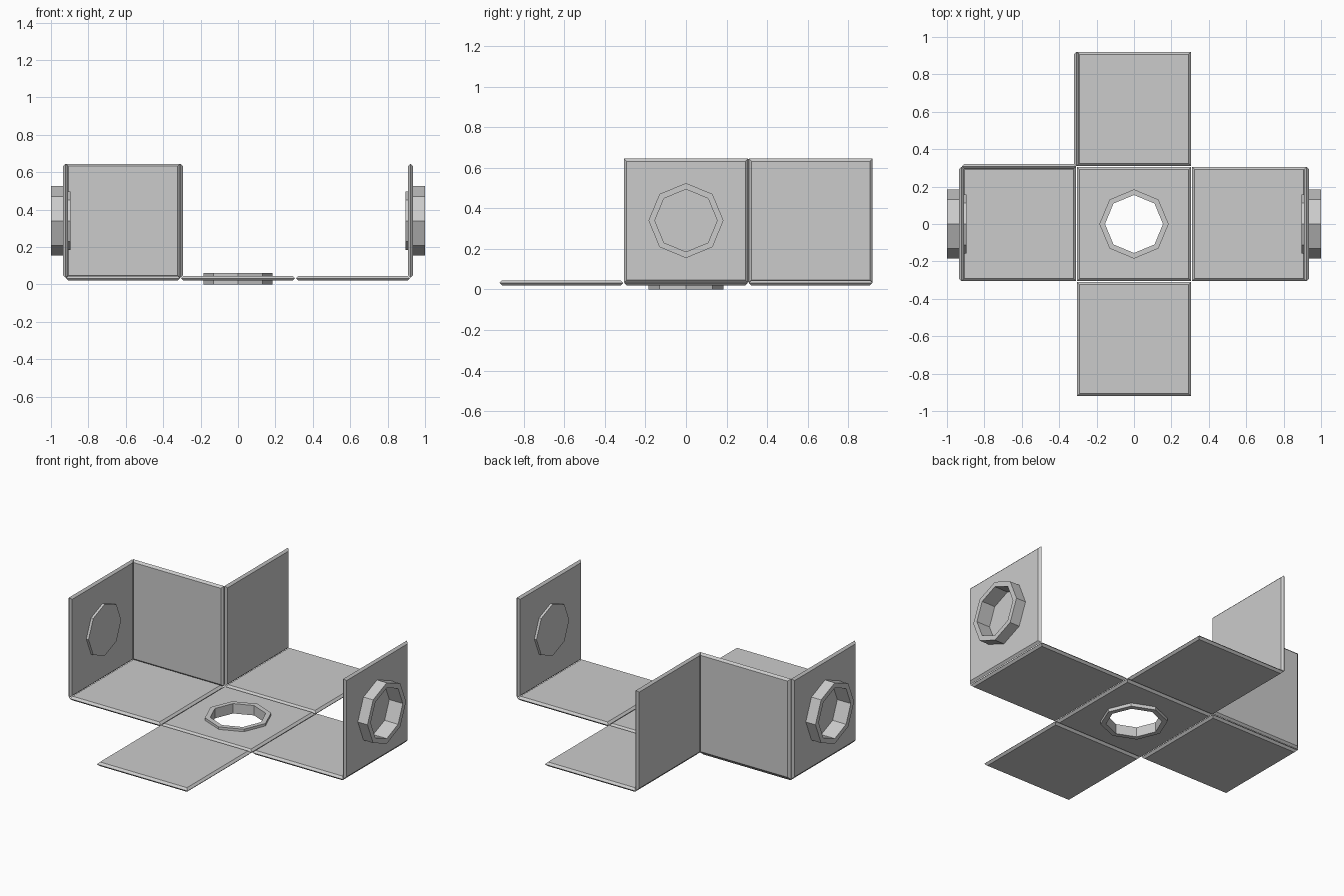
import bpy
import bmesh
from math import pi, cos, sin, sqrt

if "Cube" in bpy.data.objects:
    bpy.data.objects.remove(bpy.data.objects["Cube"])

P = 0.615      # spacing of the panels
Z0 = 0.0325    # mid-height of the floor panels
HALF = 0.305   # half width of a panel
T = 0.0125     # half thickness of a panel


def lathe(name, profile, sides, loc, rot=(0, 0, 0), phase=0.0, loop=False):
    """Revolve (radius, height) points into a flat-sided solid, capped or looped."""
    bm = bmesh.new()
    rings = []
    for r, h in profile:
        rings.append([bm.verts.new((r * cos(phase + 2 * pi * i / sides),
                                    r * sin(phase + 2 * pi * i / sides), h))
                      for i in range(sides)])
    pairs = list(zip(rings, rings[1:]))
    if loop:
        pairs.append((rings[-1], rings[0]))
    else:
        bm.faces.new(rings[0])
        bm.faces.new(rings[-1])
    for a, b in pairs:
        for i in range(sides):
            j = (i + 1) % sides
            bm.faces.new((a[i], a[j], b[j], b[i]))
    bmesh.ops.recalc_face_normals(bm, faces=bm.faces)
    me = bpy.data.meshes.new(name)
    bm.to_mesh(me)
    bm.free()
    ob = bpy.data.objects.new(name, me)
    bpy.context.collection.objects.link(ob)
    ob.location = loc
    ob.rotation_euler = rot
    return ob


def panel(name, loc, rot=(0, 0, 0), hole=False):
    """Square panel with pointed edges, optionally with an octagonal hole."""
    q = sqrt(2)
    ob = lathe(name, [((HALF - T) * q, -T), (HALF * q, 0), ((HALF - T) * q, T)],
               4, loc, rot, pi / 4)
    if hole:
        cutter = lathe(name + "_cutter", [(0.156, -0.1), (0.156, 0.1)], 8, loc, rot)
        cutter.hide_render = True
        cutter.hide_viewport = True
        cutter.display_type = 'WIRE'
        mod = ob.modifiers.new("hole", 'BOOLEAN')
        mod.operation = 'DIFFERENCE'
        mod.solver = 'EXACT'
        mod.object = cutter
    return ob


# Floor cross
panel("floor_centre", (0, 0, Z0), hole=True)
for nm, x, y in (("left", -P, 0), ("right", P, 0), ("front", 0, -P), ("back", 0, P)):
    panel("floor_" + nm, (x, y, Z0))

# Side walls next to the left and back floor panels
zw = Z0 + P / 2
panel("left_back_wall", (-P, P / 2, zw), (pi / 2, 0, 0))
panel("back_left_wall", (-P / 2, P, zw), (0, pi / 2, 0))

# End walls with octagonal cups facing outwards
cup = [(0.157, -0.0275), (0.157, 0), (0.185, 0), (0.185, 0.0775),
       (0.154, 0.0775), (0.154, -0.013)]
for nm, s in (("left", -1), ("right", 1)):
    loc, rot = (s * 1.5 * P, 0, zw), (0, s * pi / 2, 0)
    panel(nm + "_end_wall", loc, rot, hole=True)
    lathe(nm + "_cup", cup, 8, loc, rot)

# Open ring through the centre floor panel
lathe("centre_ring", [(0.185, -0.0325), (0.185, 0.0275),
                      (0.155, 0.0275), (0.155, -0.0325)], 8, (0, 0, Z0), loop=True)
